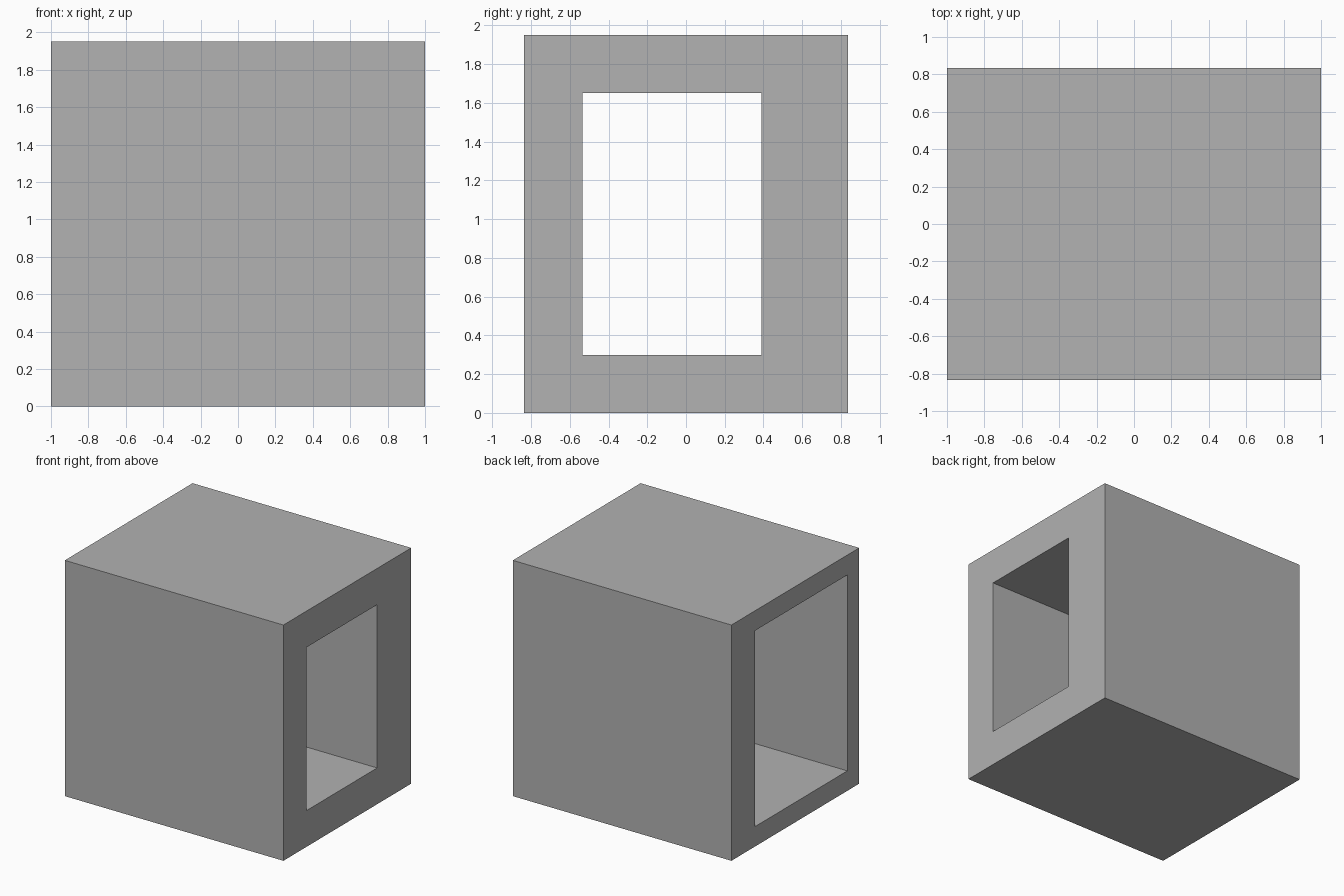
import bpy
import bmesh

cube = bpy.data.objects.get("Cube")
if cube:
    bpy.data.objects.remove(cube, do_unlink=True)

# Single flat grey
grey = bpy.data.materials.new("plain_grey")
grey.use_nodes = True
colour = (0.445, 0.445, 0.445, 1)
grey.diffuse_color = colour
grey.node_tree.nodes["Principled BSDF"].inputs["Base Color"].default_value = colour

# Cross-sections as (y min, y max, z min, z max)
OUTER = (-0.835, 0.835, 0.0, 1.95)
WIDE = (-0.68, 0.525, 0.165, 1.785)
NARROW = (-0.535, 0.39, 0.30, 1.65)
STEP_X = 0.0

bm = bmesh.new()


def ring(x, section):
    y0, y1, z0, z1 = section
    corners = ((y0, z0), (y1, z0), (y1, z1), (y0, z1))
    return [bm.verts.new((x, y, z)) for y, z in corners]


# Stepped tunnel: outer shell, end rims, both bores and the inner shoulder
rings = [
    ring(-1, OUTER), ring(1, OUTER),
    ring(1, NARROW), ring(STEP_X, NARROW),
    ring(STEP_X, WIDE), ring(-1, WIDE),
]
for a, b in zip(rings, rings[1:] + rings[:1]):
    for i in range(4):
        j = (i + 1) % 4
        bm.faces.new((a[i], a[j], b[j], b[i]))
bmesh.ops.recalc_face_normals(bm, faces=bm.faces)

mesh = bpy.data.meshes.new("tunnel_block")
bm.to_mesh(mesh)
bm.free()
mesh.materials.append(grey)
block = bpy.data.objects.new("tunnel_block", mesh)
bpy.context.collection.objects.link(block)
